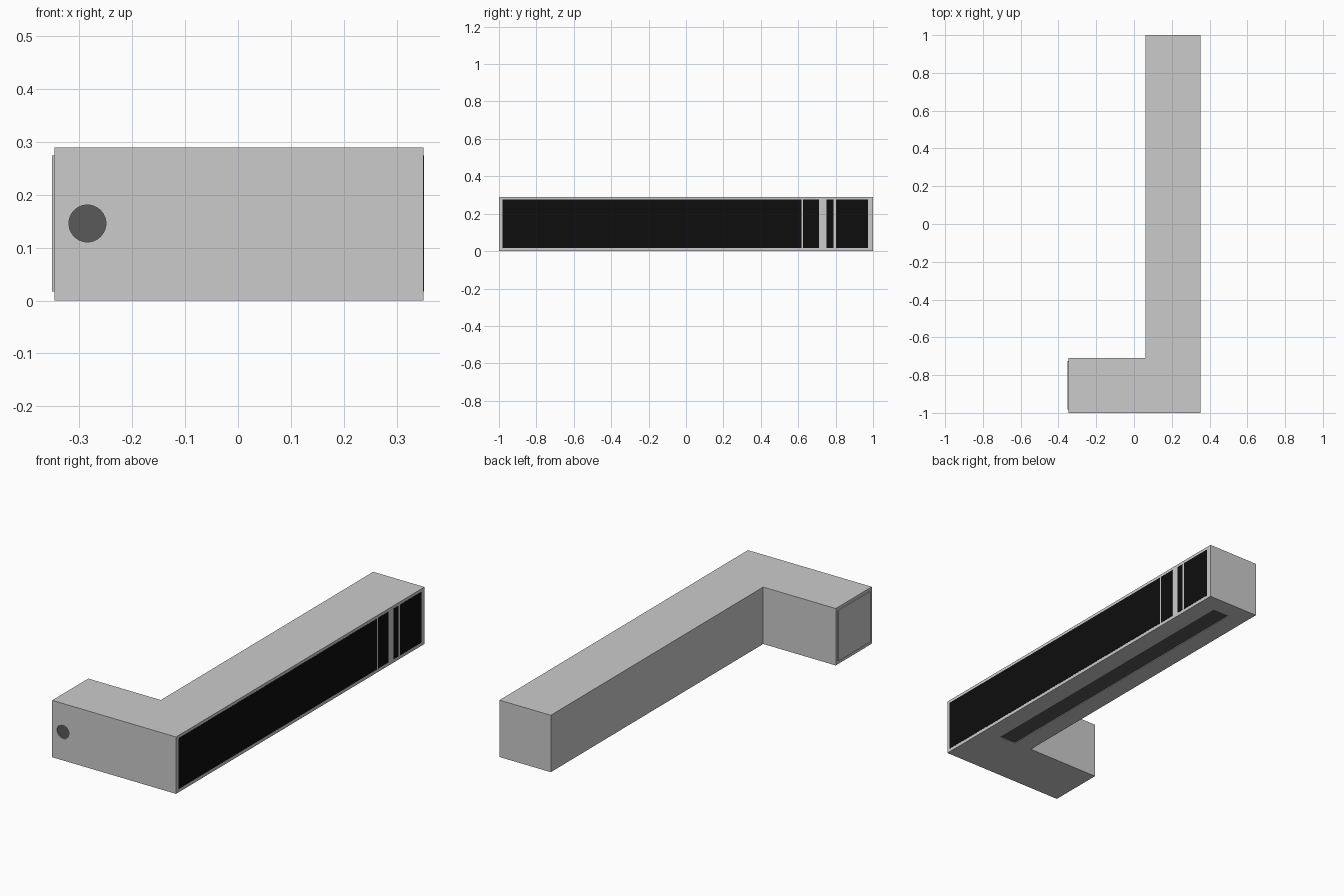
import bpy, bmesh, math

if "Cube" in bpy.data.objects:
    bpy.data.objects.remove(bpy.data.objects["Cube"])

H = 0.29            # body height
XR = 0.351          # right face of the body


def material(name, v):
    m = bpy.data.materials.new(name)
    m.diffuse_color = (v, v, v, 1)
    m.use_nodes = True
    m.node_tree.nodes["Principled BSDF"].inputs["Base Color"].default_value = m.diffuse_color
    return m


dark = material("dark_grey", 0.1)
black = material("black", 0.004)


def box(name, lo, hi, mat=None):
    bpy.ops.mesh.primitive_cube_add(size=1, location=[(a + b) / 2 for a, b in zip(lo, hi)])
    o = bpy.context.object
    o.name = name
    o.scale = [b - a for a, b in zip(lo, hi)]
    bpy.ops.object.transform_apply(location=False, rotation=False, scale=True)
    if mat:
        o.data.materials.append(mat)
    return o


def disc(name, y0, y1, mat=None):
    bpy.ops.mesh.primitive_cylinder_add(vertices=48, radius=0.035, depth=y1 - y0,
                                        location=(-0.285, (y0 + y1) / 2, 0.146),
                                        rotation=(math.pi / 2, 0, 0))
    o = bpy.context.object
    o.name = name
    if mat:
        o.data.materials.append(mat)
    bpy.ops.object.shade_smooth_by_angle()
    return o


def cut(target, cutter):
    mod = target.modifiers.new("recess", 'BOOLEAN')
    mod.operation = 'DIFFERENCE'
    mod.solver = 'EXACT'
    mod.object = cutter
    bpy.context.view_layer.objects.active = target
    bpy.ops.object.modifier_apply(modifier=mod.name)
    bpy.data.objects.remove(cutter)


# L-shaped body extruded from its floor plan
plan = [(-0.347, -1), (XR, -1), (XR, 1), (0.062, 1), (0.062, -0.71), (-0.347, -0.71)]
bm = bmesh.new()
face = bm.faces.new([bm.verts.new((x, y, 0)) for x, y in plan])
ext = bmesh.ops.extrude_face_region(bm, geom=[face])
bmesh.ops.translate(bm, vec=(0, 0, H), verts=[v for v in ext["geom"] if isinstance(v, bmesh.types.BMVert)])
bmesh.ops.recalc_face_normals(bm, faces=bm.faces)
mesh = bpy.data.meshes.new("body")
bm.to_mesh(mesh)
bm.free()
body = bpy.data.objects.new("body", mesh)
bpy.context.collection.objects.link(body)

# Shallow round recess in the front and long groove underneath
cut(body, disc("hole_cutter", -1.05, -0.994))
cut(body, box("groove_cutter", (0.16, -0.715, -0.05), (0.255, 0.91, 0.005)))
disc("front_hole_floor", -0.996, -0.98, dark)
box("bottom_strip", (0.16, -0.715, 0.003), (0.255, 0.91, 0.012), dark)

# Black glazing panels along the right side
for i, (y0, y1) in enumerate([(-0.982, 0.617), (0.626, 0.71), (0.75, 0.788), (0.801, 0.973)]):
    box(f"side_window_{i + 1}", (XR - 0.008, y0, 0.017), (XR + 0.001, y1, 0.275), black)

# Thin raised panel on the end of the short wing
box("end_panel", (-0.352, -0.982, 0.017), (-0.34, -0.725, 0.275))
